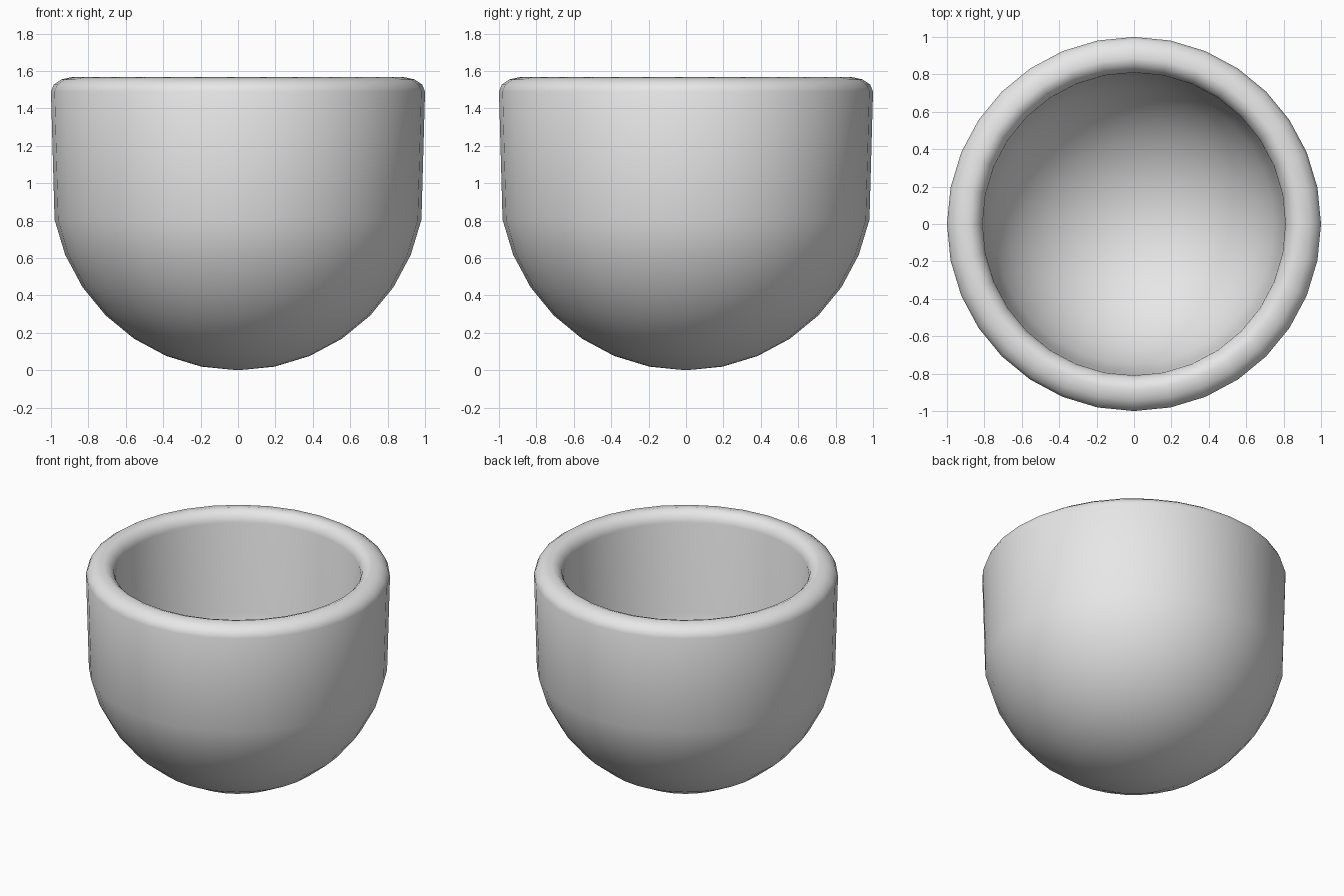
import bpy
import bmesh
from math import sin, cos, pi

SEGMENTS = 32
STEP = 2 * pi / SEGMENTS

cube = bpy.data.objects.get("Cube")
if cube:
    bpy.data.objects.remove(cube, do_unlink=True)

# One plain grey for the whole cup
grey = bpy.data.materials.new("light_grey")
grey.use_nodes = True
colour = (0.8, 0.8, 0.8, 1)
grey.diffuse_color = colour
grey.node_tree.nodes["Principled BSDF"].inputs["Base Color"].default_value = colour


def bowl_arc(radius):
    """Round bottom, from the pole up to just under the equator."""
    return [(radius * sin(i * STEP), 1 - radius * cos(i * STEP)) for i in range(8)]


# Rounded rim, from the outer wall over the top to the inner wall
rim = [(1.0, 1.49), (0.985, 1.527), (0.945, 1.555), (0.885, 1.568),
       (0.85, 1.555), (0.822, 1.527), (0.81, 1.49)]
profile = bowl_arc(1.0) + rim + bowl_arc(0.81)[::-1]

# Turn the profile around the vertical axis
bm = bmesh.new()
verts = [bm.verts.new((r, 0, z)) for r, z in profile]
edges = [bm.edges.new(pair) for pair in zip(verts, verts[1:])]
bmesh.ops.spin(bm, geom=verts + edges, cent=(0, 0, 0), axis=(0, 0, 1),
               angle=2 * pi, steps=SEGMENTS, use_duplicate=False)
bmesh.ops.remove_doubles(bm, verts=bm.verts, dist=0.0005)
bmesh.ops.recalc_face_normals(bm, faces=bm.faces)
for face in bm.faces:
    face.smooth = True

mesh = bpy.data.meshes.new("cup")
bm.to_mesh(mesh)
bm.free()
mesh.materials.append(grey)
cup = bpy.data.objects.new("cup", mesh)
bpy.context.collection.objects.link(cup)
